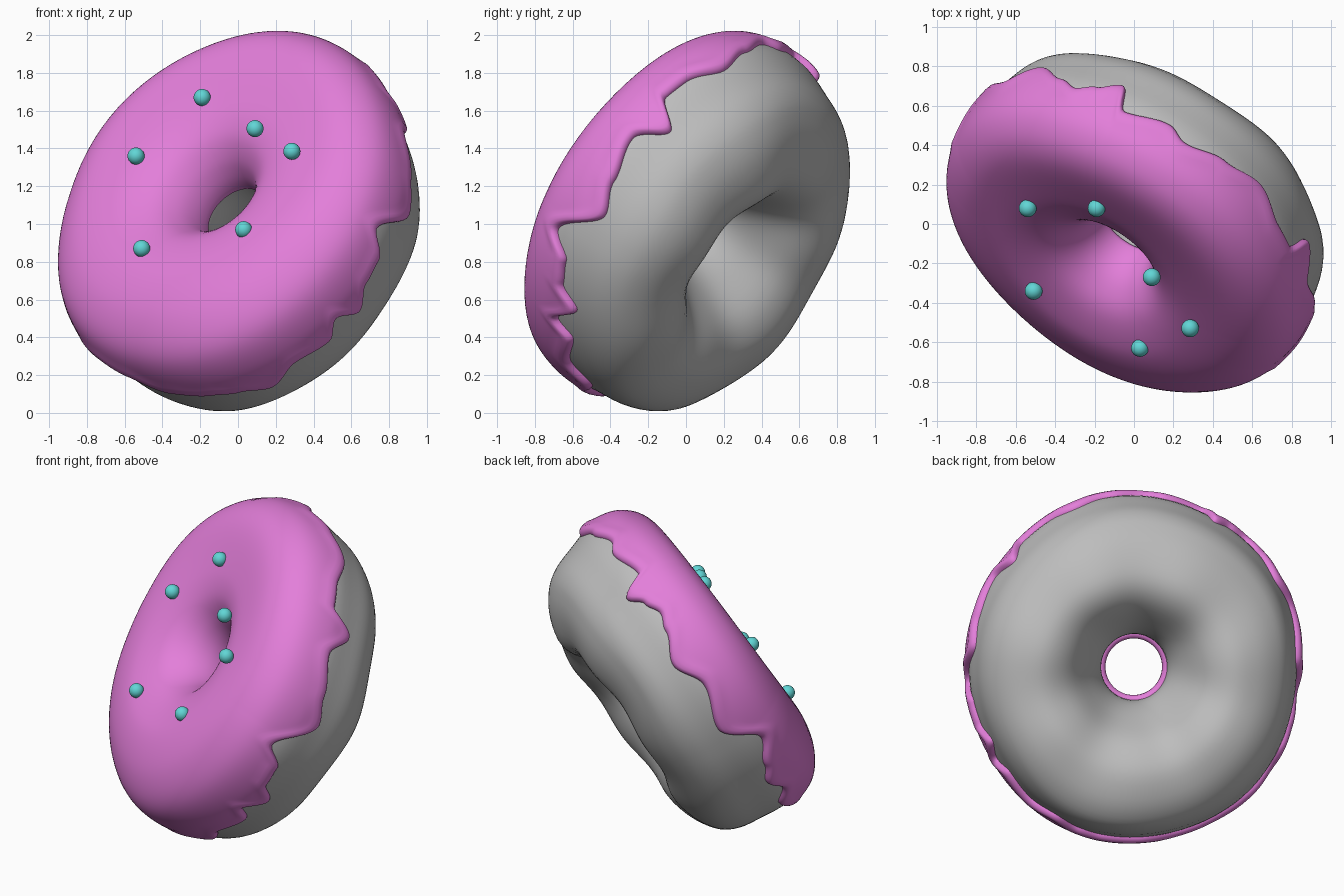
import bpy, bmesh, math
from mathutils import Vector

if "Cube" in bpy.data.objects:
    bpy.data.objects.remove(bpy.data.objects["Cube"])

# Tilted frame of the ring: right, up-in-plane, facing axis
AXIS = Vector((-.50, -.68, .535)).normalized()
RIGHT = Vector((-AXIS.y, AXIS.x, 0)).normalized()
UP = AXIS.cross(RIGHT)
CENTRE = Vector((0, 0, 1))

# Cross-section (radius, height along axis), from the hole over the top to the back
SECTION = [(.200, .01), (.208, .12), (.262, .23), (.37, .32), (.56, .365), (.785, .34),
           (.94, .225), (.99, .04), (.96, -.15), (.925, -.29), (.855, -.40), (.73, -.485),
           (.57, -.515), (.415, -.435), (.29, -.255), (.216, -.10)]
# Lower icing edge: (angle in degrees, height along axis)
EDGE = [(-94, -.08), (-80, -.11), (-72, -.14), (-63, -.21), (-52, -.12), (-40, -.16),
        (-34, -.06), (-27, -.17), (-20, -.06), (-12, -.04), (-5, .08), (8, -.13), (18, -.07),
        (32, .0), (41, -.12), (48, .04), (56, .04), (68, -.02), (80, .04), (92, .10),
        (98, .06), (111, .11), (116, -.04), (122, .03), (128, .07), (134, .03), (145, -.06),
        (156, .02), (173, -.07), (186, .11), (197, .03), (205, -.02), (214, .04),
        (224, -.03), (240, .02), (252, 0), (266, -.08)]


def material(name, rgb):
    m = bpy.data.materials.new(name)
    m.diffuse_color = (*rgb, 1)
    m.use_nodes = True
    m.node_tree.nodes["Principled BSDF"].inputs["Base Color"].default_value = m.diffuse_color
    return m


def sample_section(steps=16):
    """Catmull-Rom loop through SECTION."""
    p = [Vector(q) for q in SECTION]
    n, out = len(p), []
    for i in range(n):
        a, b, c, d = p[i - 1], p[i], p[(i + 1) % n], p[(i + 2) % n]
        for k in range(steps):
            t = k / steps
            out.append(.5 * (2 * b + (c - a) * t + (2 * a - 5 * b + 4 * c - d) * t * t
                             + (3 * b - a - 3 * c + d) * t ** 3))
    return out


LOOP = sample_section()
ARC = [0]
for i in range(1, len(LOOP)):
    ARC.append(ARC[-1] + (LOOP[i] - LOOP[i - 1]).length)


def at_arc(s):
    """Point and outward normal at arc length s."""
    i = 0
    while i < len(ARC) - 2 and ARC[i + 1] < s:
        i += 1
    f = (s - ARC[i]) / (ARC[i + 1] - ARC[i])
    pt = LOOP[i].lerp(LOOP[i + 1], f)
    t = (LOOP[(i + 2) % len(LOOP)] - LOOP[i - 1 if i else 0]).normalized()
    return pt, Vector((-t.y, t.x))


def sway(theta):
    """Forward lean of the upper rim."""
    c = math.cos(theta - math.radians(108))
    return .035 * c if c > 0 else .025 * c


def edge_arc(theta):
    """Arc length where the icing ends at this angle."""
    deg = math.degrees(theta)
    deg = deg if deg < 266 else deg - 360
    h = EDGE[0][1]
    for (a, ha), (b, hb) in zip(EDGE, EDGE[1:]):
        if a <= deg <= b:
            f = (deg - a) / (b - a)
            h = ha + (hb - ha) * f * f * (3 - 2 * f)
    h -= sway(theta)
    i = 5 * 16
    while LOOP[i].y > h:
        i += 1
    f = (LOOP[i - 1].y - h) / (LOOP[i - 1].y - LOOP[i].y)
    return ARC[i - 1] + f * (ARC[i] - ARC[i - 1])


def place(p, theta):
    """Section point to world, with soft hand-made lumps."""
    r, h = p
    outer = max(0, min(1, (r - .5) / .4))
    outer *= outer * (3 - 2 * outer)
    back = max(0, min(1, -h / .4))
    front = max(0, min(1, h / .3))
    inner = max(0, min(1, 1 - (r - .2) / .3))
    s = math.sin(theta)
    bump = .07 * s ** 1.3 * (1 - .4 * back) if s > 0 else (.015 + .03 * back) * s ** 4
    near = (1 + math.cos(theta - math.radians(130))) / 2
    h *= 1 - .12 * back * near ** 3 + .02 * back * math.sin(7 * theta)
    h += outer * sway(theta) - .018 * front * (1 - outer) * math.cos(theta - 1.2)
    r += outer * (bump + .007 * math.sin(5 * theta + 1))
    return (CENTRE + RIGHT * (r * math.cos(theta)) + UP * (r * s + .03 * inner) + AXIS * h)


def ring_mesh(name, rings, closed, mat):
    bm = bmesh.new()
    rows = [[bm.verts.new(v) for v in ring] for ring in rings]
    m = len(rows[0])
    for i, a in enumerate(rows):
        b = rows[(i + 1) % len(rows)]
        for j in range(m if closed else m - 1):
            k = (j + 1) % m
            bm.faces.new((a[j], a[k], b[k], b[j]))
    bmesh.ops.recalc_face_normals(bm, faces=bm.faces)
    for f in bm.faces:
        f.smooth = True
    me = bpy.data.meshes.new(name)
    bm.to_mesh(me)
    bm.free()
    me.materials.append(mat)
    ob = bpy.data.objects.new(name, me)
    bpy.context.collection.objects.link(ob)
    return ob


dough_mat = material("grey_dough", (.51, .51, .51))
icing_mat = material("pink_icing", (.77, .21, .70))
ball_mat = material("teal_sprinkle", (.12, .67, .67))

# Dough ring
N = 144
ring_mesh("dough", [[place(p, math.tau * i / N) for p in LOOP[::4]] for i in range(N)],
          True, dough_mat)

# Icing shell with rounded, dripping rim
N, M, LIP, THICK = 432, 48, .03, .032
rings = []
for i in range(N):
    th = math.tau * i / N
    end = edge_arc(th)
    lip = [LIP * (1 - math.cos(math.pi / 2 * k / 5)) for k in range(5)]
    mid = [LIP + (end - 2 * LIP) * k / M for k in range(M + 1)]
    ring = []
    for s in lip + mid + [end - x for x in reversed(lip)]:
        e = min(s, end - s, LIP) / LIP
        bead = .008 * math.exp(-((end - s - .05) / .035) ** 2)
        p, nrm = at_arc(s)
        d = (THICK + bead) * math.sqrt(max(0, 1 - (1 - e) ** 2)) - .004
        ring.append(place(p + nrm * d, th))
    rings.append(ring)
ring_mesh("icing", rings, False, icing_mat)

# Round sprinkles
for i, pos in enumerate([(-.19, .08, 1.67), (.09, -.27, 1.505), (.285, -.53, 1.385),
                         (-.54, .08, 1.36), (.03, -.63, .97), (-.51, -.34, .87)]):
    bpy.ops.mesh.primitive_uv_sphere_add(segments=24, ring_count=16, radius=.045, location=pos)
    ob = bpy.context.object
    ob.name = f"sprinkle_{i + 1}"
    ob.data.materials.append(ball_mat)
    bpy.ops.object.shade_smooth()
